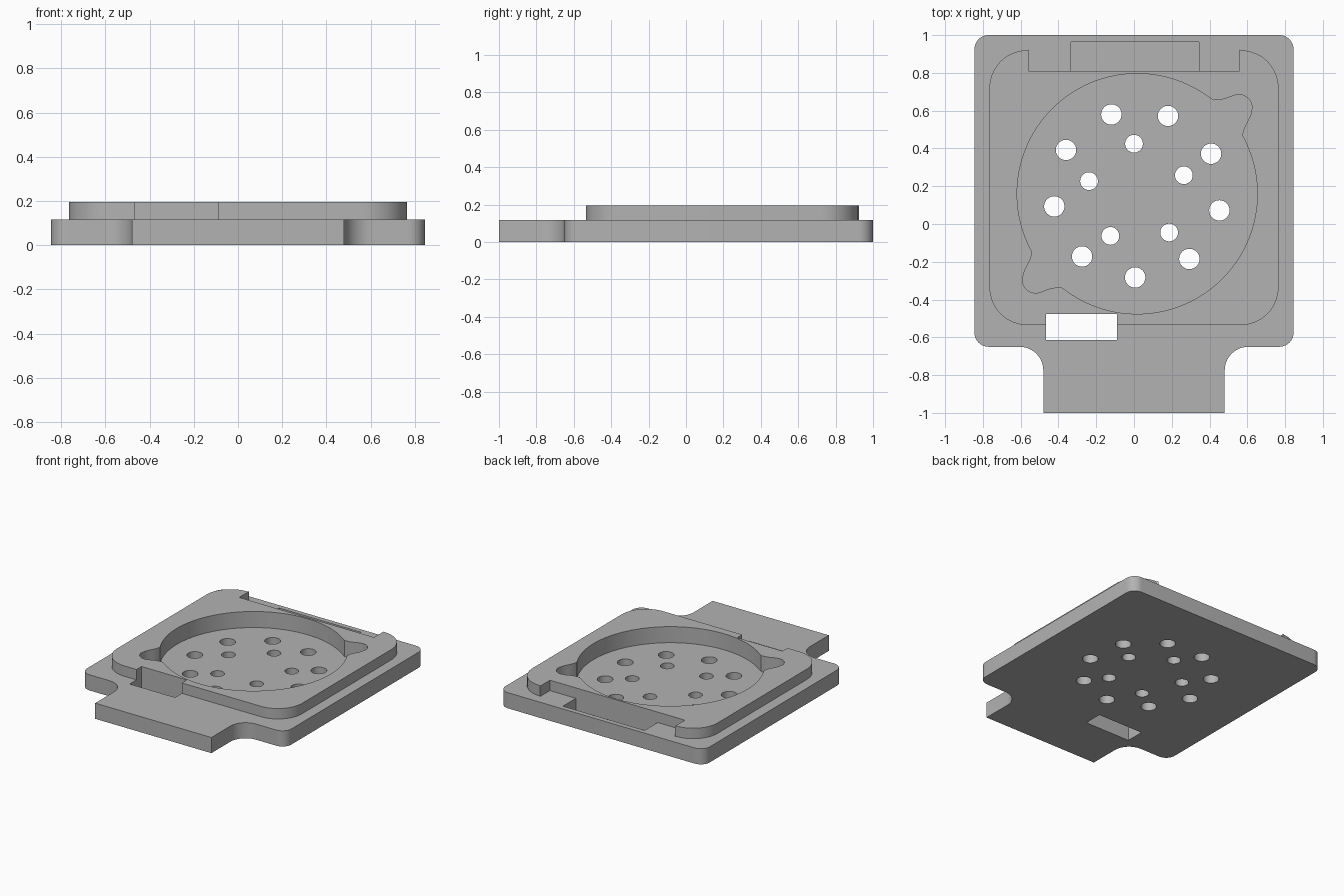
import bpy, bmesh
from math import cos, sin, radians
from mathutils import Vector
from mathutils.geometry import interpolate_bezier

if "Cube" in bpy.data.objects:
    bpy.data.objects.remove(bpy.data.objects["Cube"])

BASE_TOP, PLATE_TOP, BOWL_FLOOR, POCKET_FLOOR = 0.117, 0.195, 0.075, 0.03

grey = bpy.data.materials.new("plain grey")
grey.use_nodes = True
grey.diffuse_color = (0.45, 0.45, 0.45, 1)
grey.node_tree.nodes["Principled BSDF"].inputs["Base Color"].default_value = grey.diffuse_color


def arc(cx, cy, r, a0, a1, n=10):
    return [(cx + r * cos(radians(a0 + (a1 - a0) * i / n)),
             cy + r * sin(radians(a0 + (a1 - a0) * i / n))) for i in range(n + 1)]


def circle(cx, cy, r, n=32):
    return arc(cx, cy, r, 0, 360, n)[:-1]


def rect(x0, x1, y0, y1):
    return [(x0, y0), (x1, y0), (x1, y1), (x0, y1)]


def solid(name, prisms):
    """One object from (outline, bottom, top) prisms."""
    bm = bmesh.new()
    for outline, z0, z1 in prisms:
        low = bm.faces.new([bm.verts.new((x, y, z0)) for x, y in outline])
        out = bmesh.ops.extrude_face_region(bm, geom=[low])
        top = [v for v in out["geom"] if isinstance(v, bmesh.types.BMVert)]
        bmesh.ops.translate(bm, verts=top, vec=(0, 0, z1 - z0))
    bmesh.ops.recalc_face_normals(bm, faces=bm.faces)
    mesh = bpy.data.meshes.new(name)
    bm.to_mesh(mesh)
    bm.free()
    mesh.materials.append(grey)
    ob = bpy.data.objects.new(name, mesh)
    bpy.context.collection.objects.link(ob)
    return ob


def combine(target, tool, operation):
    mod = target.modifiers.new(operation, 'BOOLEAN')
    mod.operation, mod.object, mod.solver = operation, tool, 'EXACT'
    bpy.context.view_layer.objects.active = target
    bpy.ops.object.modifier_apply(modifier=mod.name)
    bpy.data.objects.remove(tool)


def mirrored(half):
    """Close a right-hand outline with its reflection."""
    return half + [(-x, y) for x, y in reversed(half)]


# Base plate with front tab, filleted into the body
base_half = ([(0.48, -1)] + arc(0.605, -0.775, 0.125, 180, 90)
             + arc(0.77, -0.575, 0.075, -90, 0) + arc(0.77, 0.925, 0.075, 0, 90))
body = solid("mounting_plate", [(mirrored(base_half), 0, BASE_TOP)])

# Raised plate with rounded corners and a notch along the back
raised_half = (arc(0.565, -0.335, 0.2, -90, 0, 14) + arc(0.565, 0.72, 0.2, 0, 90, 14)
               + [(0.558, 0.925), (0.558, 0.81)])
raised = solid("raised_plate", [(mirrored(raised_half), 0.09, PLATE_TOP)])
combine(body, raised, 'UNION')

# Round bowl with two opposite finger lobes
CX, CY, R = 0.017, 0.16, 0.636
side = interpolate_bezier(Vector((0.573, 0.47)), Vector((0.583, 0.53)),
                          Vector((0.61, 0.54)), Vector((0.625, 0.605)), 8)
tip = arc(0.555, 0.615, 0.07, 0, 100, 10)
back = interpolate_bezier(Vector((0.543, 0.684)), Vector((0.5, 0.675)),
                          Vector((0.49, 0.655)), Vector((0.42, 0.655)), 8)
lobe = [(p[0] - CX, p[1] - CY) for p in side[:-1] + tip[:-1] + back]
half_bowl = lobe + arc(0, 0, R, 51, 209, 56)[1:-1]
bowl = [(CX + s * x, CY + s * y) for s in (1, -1) for x, y in half_bowl]
combine(body, solid("bowl_cutter", [(bowl, BOWL_FLOOR, 0.3)]), 'DIFFERENCE')

# Two rings of drain holes, front slot and back pocket
outer = [(-0.12, 0.58), (0.18, 0.572), (0.408, 0.372), (0.452, 0.072), (0.293, -0.185),
         (0.006, -0.283), (-0.275, -0.172), (-0.422, 0.093), (-0.36, 0.392)]
inner = [(0, 0.425), (0.264, 0.258), (0.186, -0.045), (-0.125, -0.063), (-0.238, 0.227)]
cuts = [(circle(x, y, 0.054), -0.1, 0.15) for x, y in outer]
cuts += [(circle(x, y, 0.047), -0.1, 0.15) for x, y in inner]
cuts += [(rect(-0.465, -0.09, -0.615, -0.476), -0.1, 0.3),
         (rect(-0.333, 0.343, 0.81, 0.963), POCKET_FLOOR, 0.3)]
combine(body, solid("opening_cutter", cuts), 'DIFFERENCE')

# Smooth curved walls, crisp edges
bpy.ops.object.select_all(action='DESELECT')
body.select_set(True)
bpy.context.view_layer.objects.active = body
bpy.ops.object.shade_smooth_by_angle(angle=radians(30))
